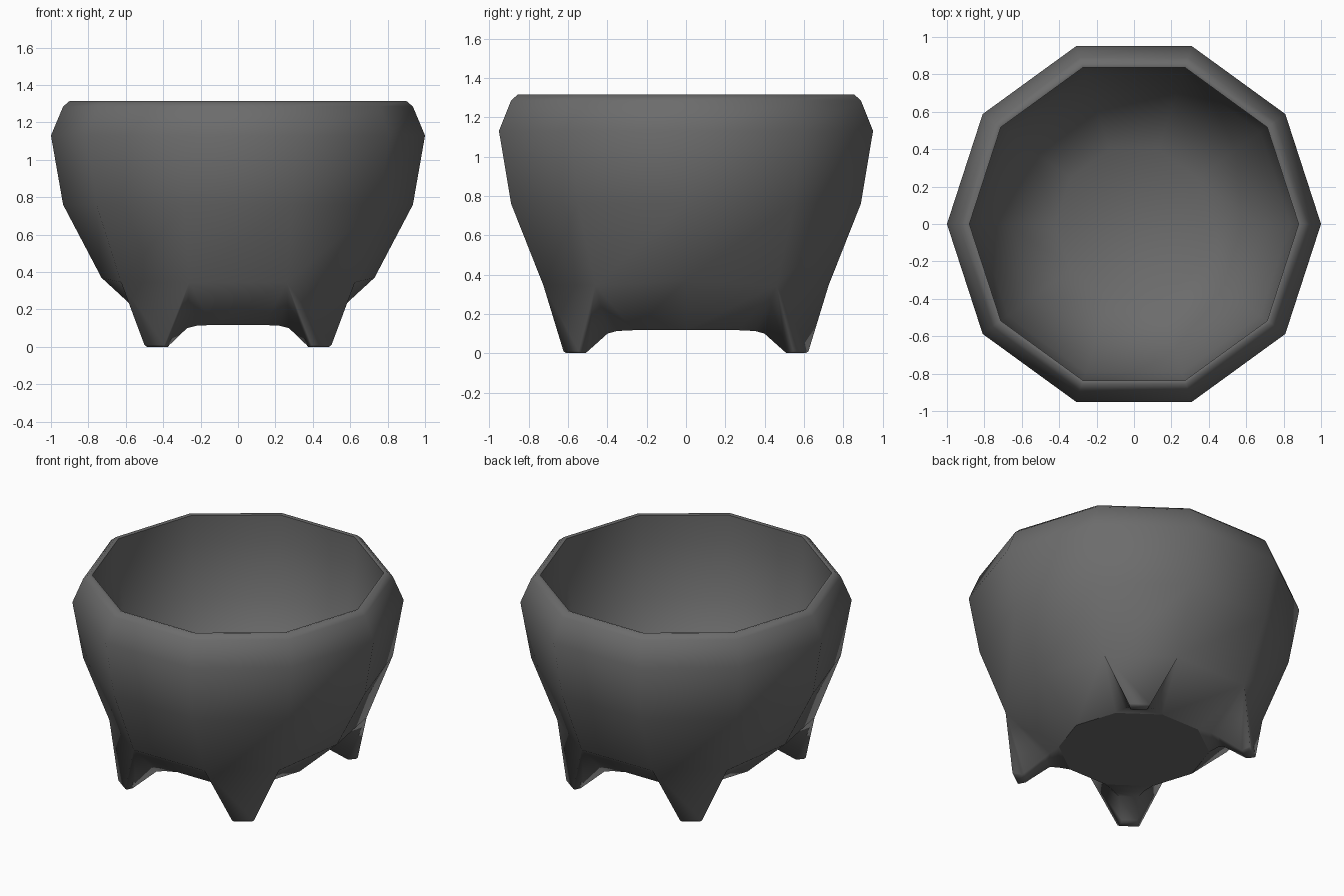
import bpy, bmesh, math
from mathutils import Vector

if "Cube" in bpy.data.objects:
    bpy.data.objects.remove(bpy.data.objects["Cube"])

SIDES = 10
# Facets carrying a foot, with the sign of the side nearest the x axis
FOOT_FACETS = {1: -1, 3: 1, 6: -1, 8: 1}

# Bowl rings (radius, z) from the underside, over the rim, to the inner floor
profile = [(0.455, 0.117), (0.73, 0.37), (0.935, 0.76), (1.0, 1.13),
           (0.935, 1.285), (0.90, 1.315), (0.88, 1.31),
           (0.885, 1.13), (0.835, 0.79), (0.66, 0.45), (0.42, 0.29)]
# Foot path from its top to the underside: (radial distance, z, half width)
foot = [(0.735, 0.01, 0.066), (0.725, 0.0, 0.056), (0.68, 0.0, 0.048),
        (0.665, 0.01, 0.048), (0.54, 0.10, 0.06), (0.50, 0.113, 0.09)]
SHIFT = (0.018, 0.018, 0.018, 0.018, 0.005, 0.0)


def facet_point(facet, r, z, t):
    a = math.tau * (facet + 0.5) / SIDES
    c, s = math.cos(a), math.sin(a)
    return Vector((r * c - t * s, r * s + t * c, z))


bm = bmesh.new()
rings = [[bm.verts.new((r * math.cos(math.tau * i / SIDES),
                        r * math.sin(math.tau * i / SIDES), z))
          for i in range(SIDES)] for r, z in profile]

# Pull the lower bowl corners out where the feet begin
for f, sx in FOOT_FACETS.items():
    for corner, side in ((f, -1), ((f + 1) % SIDES, 1)):
        w = 0.235 if side == sx else 0.215
        rings[1][corner].co = facet_point(f, 0.74, 0.345, side * w)

# Bowl walls, leaving gaps for the feet
for level, (a, b) in enumerate(zip(rings, rings[1:])):
    for i in range(SIDES):
        if level == 0 and i in FOOT_FACETS:
            continue
        j = (i + 1) % SIDES
        bm.faces.new((a[i], a[j], b[j], b[i]))
base = bm.faces.new(rings[0])
bm.faces.new(rings[-1])

# Tapered feet growing out of four facets
side_faces = []
for f, sx in FOOT_FACETS.items():
    paths = []
    for corner, side in ((f, -1), ((f + 1) % SIDES, 1)):
        path = [rings[1][corner]]
        path += [bm.verts.new(facet_point(f, r, z, side * w + sx * d))
                 for (r, z, w), d in zip(foot, SHIFT)]
        path.append(rings[0][corner])
        paths.append(path)
        side_faces.append(bm.faces.new(path))
    p, q = paths
    for i in range(len(p) - 1):
        bm.faces.new((p[i], p[i + 1], q[i + 1], q[i]))
bmesh.ops.triangulate(bm, faces=side_faces)
bmesh.ops.recalc_face_normals(bm, faces=bm.faces[:])

# Smooth shading, with crisp edges at the base and inner rim
for face in bm.faces:
    face.smooth = True
rim = set(rings[6])
for edge in bm.edges:
    if base in edge.link_faces or set(edge.verts) <= rim:
        edge.smooth = False

mesh = bpy.data.meshes.new("footed_bowl")
bm.to_mesh(mesh)
bm.free()
bowl = bpy.data.objects.new("footed_bowl", mesh)
bpy.context.collection.objects.link(bowl)
mat = bpy.data.materials.new("dark_grey")
mat.diffuse_color = (0.15, 0.15, 0.15, 1)
mat.use_nodes = True
mat.node_tree.nodes["Principled BSDF"].inputs["Base Color"].default_value = mat.diffuse_color
mesh.materials.append(mat)
